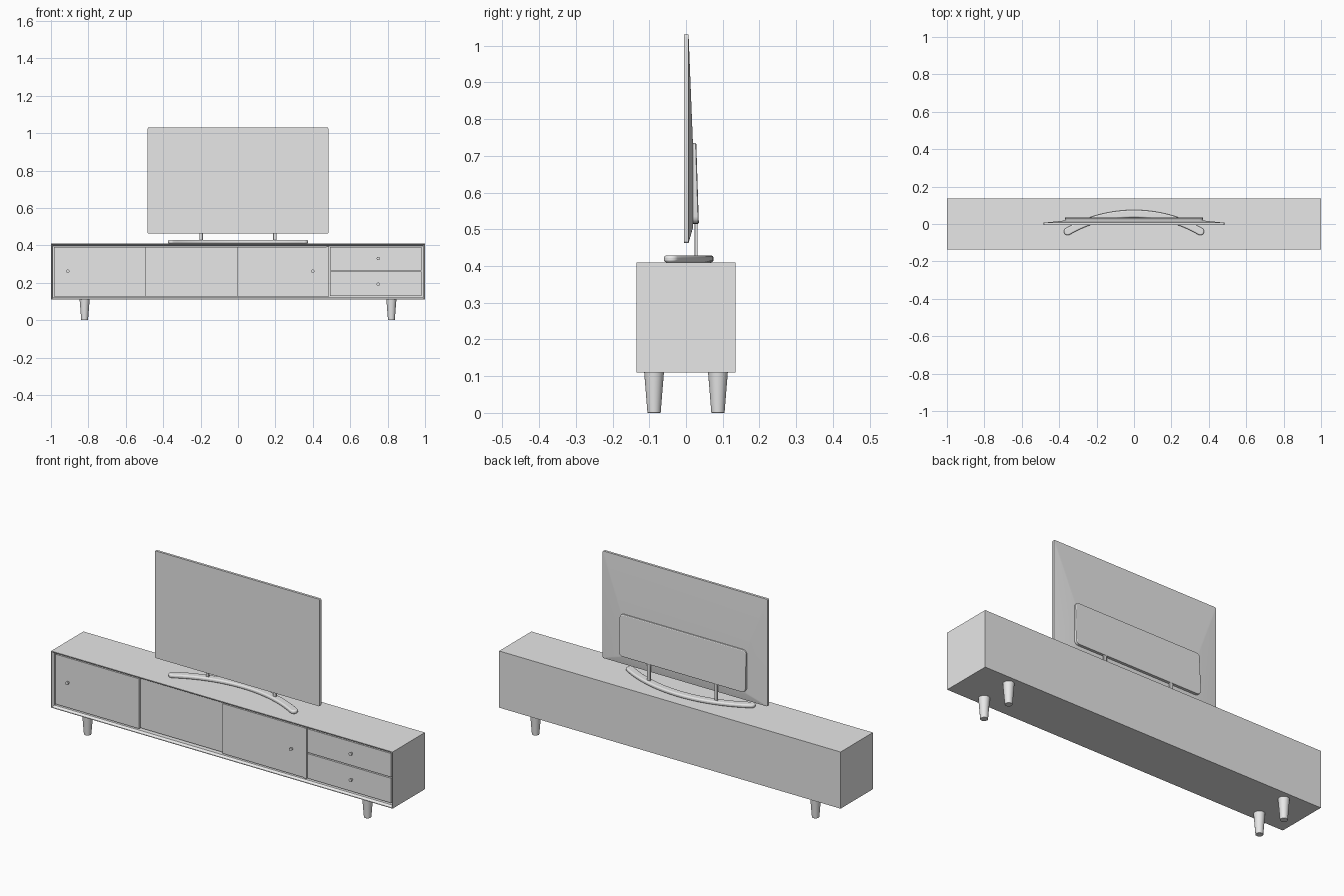
import bpy, bmesh
from math import sin, cos, pi, asin
from mathutils import Matrix, Vector

cube = bpy.data.objects.get("Cube")
if cube:
    bpy.data.objects.remove(cube, do_unlink=True)

GREY = (0.8, 0.8, 0.8, 1.0)
mat = bpy.data.materials.new("light grey")
mat.use_nodes = True
mat.diffuse_color = GREY
next(n for n in mat.node_tree.nodes if n.type == 'BSDF_PRINCIPLED').inputs["Base Color"].default_value = GREY

parts = []


def finish(name, bm, bevel=0.0, segments=2):
    """Turn a bmesh into a named object with the shared material."""
    bmesh.ops.recalc_face_normals(bm, faces=bm.faces)
    mesh = bpy.data.meshes.new(name)
    bm.to_mesh(mesh)
    bm.free()
    mesh.materials.append(mat)
    ob = bpy.data.objects.new(name, mesh)
    bpy.context.collection.objects.link(ob)
    if bevel:
        mod = ob.modifiers.new("rounded edges", 'BEVEL')
        mod.width, mod.segments = bevel, segments
        mod.limit_method = 'ANGLE'
    parts.append(ob)
    return ob


def cube_bm(lo, hi):
    bm = bmesh.new()
    lo, hi = Vector(lo), Vector(hi)
    bmesh.ops.create_cube(bm, size=1, matrix=Matrix.Translation((lo + hi) / 2) @ Matrix.Diagonal((*(hi - lo), 1)))
    return bm


def box(name, lo, hi, bevel=0.0):
    return finish(name, cube_bm(lo, hi), bevel)


def cone(name, centre, r_low, r_high, depth, rotation=Matrix(), sides=24, bevel=0.0):
    bm = bmesh.new()
    bmesh.ops.create_cone(bm, cap_ends=True, segments=sides, radius1=r_low, radius2=r_high,
                          depth=depth, matrix=Matrix.Translation(centre) @ rotation)
    return finish(name, bm, bevel)


def rounded_rect(half_x, z0, z1, radius, steps=5):
    """Points (x, z) around a rectangle with round corners."""
    points = []
    corners = [(1, z1 - radius), (-1, z1 - radius), (-1, z0 + radius), (1, z0 + radius)]
    for k, (side, cz) in enumerate(corners):
        for s in range(steps):
            a = (k + s / (steps - 1)) * pi / 2
            points.append((side * (half_x - radius) + radius * cos(a), cz + radius * sin(a)))
    return points


def loft(sections):
    """Join rounded rectangles stacked along y and cap both ends."""
    bm = bmesh.new()
    rings = [[bm.verts.new((x, y, z)) for x, z in rounded_rect(*rect)] for y, *rect in sections]
    for a, b in zip(rings, rings[1:]):
        for i in range(len(a)):
            j = (i + 1) % len(a)
            bm.faces.new((a[i], a[j], b[j], b[i]))
    bm.faces.new(rings[0])
    bm.faces.new(rings[-1])
    return bm


# Cabinet body with a chamfered frame around an open front
bm = cube_bm((-1, -0.135, 0.11), (1, 0.135, 0.41))
front = min(bm.faces, key=lambda f: f.calc_center_median().y)
bmesh.ops.inset_region(bm, faces=[front], thickness=0.005)
bmesh.ops.inset_region(bm, faces=[front], thickness=0.012)
bmesh.ops.translate(bm, verts=front.verts, vec=(0, 0.012, 0))
opening = bmesh.ops.extrude_discrete_faces(bm, faces=[front])["faces"][0]
bmesh.ops.translate(bm, verts=opening.verts, vec=(0, 0.03, 0))
finish("cabinet_body", bm)

# Sliding doors: the outer two run in front of the middle one
box("left_panel_door", (-0.983, -0.121, 0.128), (-0.495, -0.109, 0.392))
box("middle_panel_door", (-0.505, -0.109, 0.128), (0.01, -0.098, 0.392))
box("right_panel_door", (-0.006, -0.121, 0.128), (0.472, -0.109, 0.392))
box("divider", (0.474, -0.124, 0.127), (0.487, -0.094, 0.393))

# Drawers
for name, z0, z1 in (("lower", 0.129, 0.260), ("upper", 0.266, 0.391)):
    box(name + "_drawer", (0.491, -0.120, z0), (0.981, -0.095, z1))

# Knobs
to_front = Matrix.Rotation(pi / 2, 4, 'X')
for i, (x, z) in enumerate([(-0.91, 0.262), (0.4, 0.262), (0.75, 0.33), (0.75, 0.192)]):
    cone(f"knob_{i + 1}", (x, -0.126, z), 0.006, 0.009, 0.014, to_front, 16)

# Tapered legs
for side, x in (("left", 0.82), ("right", -0.82)):
    for end, y in (("front", -0.087), ("back", 0.087)):
        cone(f"{end}_{side}_leg", (x, y, 0.056), 0.018, 0.027, 0.112, bevel=0.001)

# Screen panel with a shallow tapered back
finish("screen", loft([(-0.006, 0.483, 0.463, 1.03, 0.006),
                       (0.007, 0.483, 0.463, 1.03, 0.006),
                       (0.019, 0.365, 0.505, 0.73, 0.006)]))

# Rear housing, thicker toward its bottom edge
Z0, Z1 = 0.515, 0.735
bm = loft([(0.012, 0.37, Z0, Z1, 0.02), (0.026, 0.37, Z0, Z1, 0.02), (0.028, 0.367, Z0 + 0.003, Z1 - 0.003, 0.018)])
for v in bm.verts:
    if v.co.y > 0.02:
        v.co.y += 0.007 * (Z1 - v.co.z) / (Z1 - Z0)
finish("rear_housing", bm)

# Stand posts
for side, x in (("left", 0.197), ("right", -0.197)):
    box(side + "_stand_post", (x - 0.009, 0.023, 0.42), (x + 0.009, 0.032, 0.53), 0.002)

# Arched stand foot: a round-ended band bent along an arc
R, HALF, STEPS = 0.71, 0.02, 32
centre_y = 0.055 - R
limit = asin(0.355 / R)
outline = []
for side in (1, -1):
    for i in range(STEPS + 1):
        a = side * limit * (1 - 2 * i / STEPS)
        r = R + side * HALF
        outline.append((r * sin(a), centre_y + r * cos(a)))
    end = -side * limit
    for i in range(1, 10):
        t = i * pi / 10
        along, across = HALF * sin(t), side * HALF * cos(t)
        outline.append(((R + across) * sin(end) - side * along * cos(end),
                        centre_y + (R + across) * cos(end) + side * along * sin(end)))
bm = bmesh.new()
base = bm.faces.new([bm.verts.new((x, y, 0.41)) for x, y in outline])
top = bmesh.ops.extrude_face_region(bm, geom=[base])["geom"]
bmesh.ops.translate(bm, verts=[g for g in top if isinstance(g, bmesh.types.BMVert)], vec=(0, 0, 0.019))
finish("stand_foot", bm, 0.007, 4)

# Smooth shading that keeps hard edges
bpy.ops.object.select_all(action='DESELECT')
for ob in parts:
    ob.select_set(True)
bpy.context.view_layer.objects.active = parts[0]
bpy.ops.object.shade_smooth_by_angle(angle=pi / 6)
